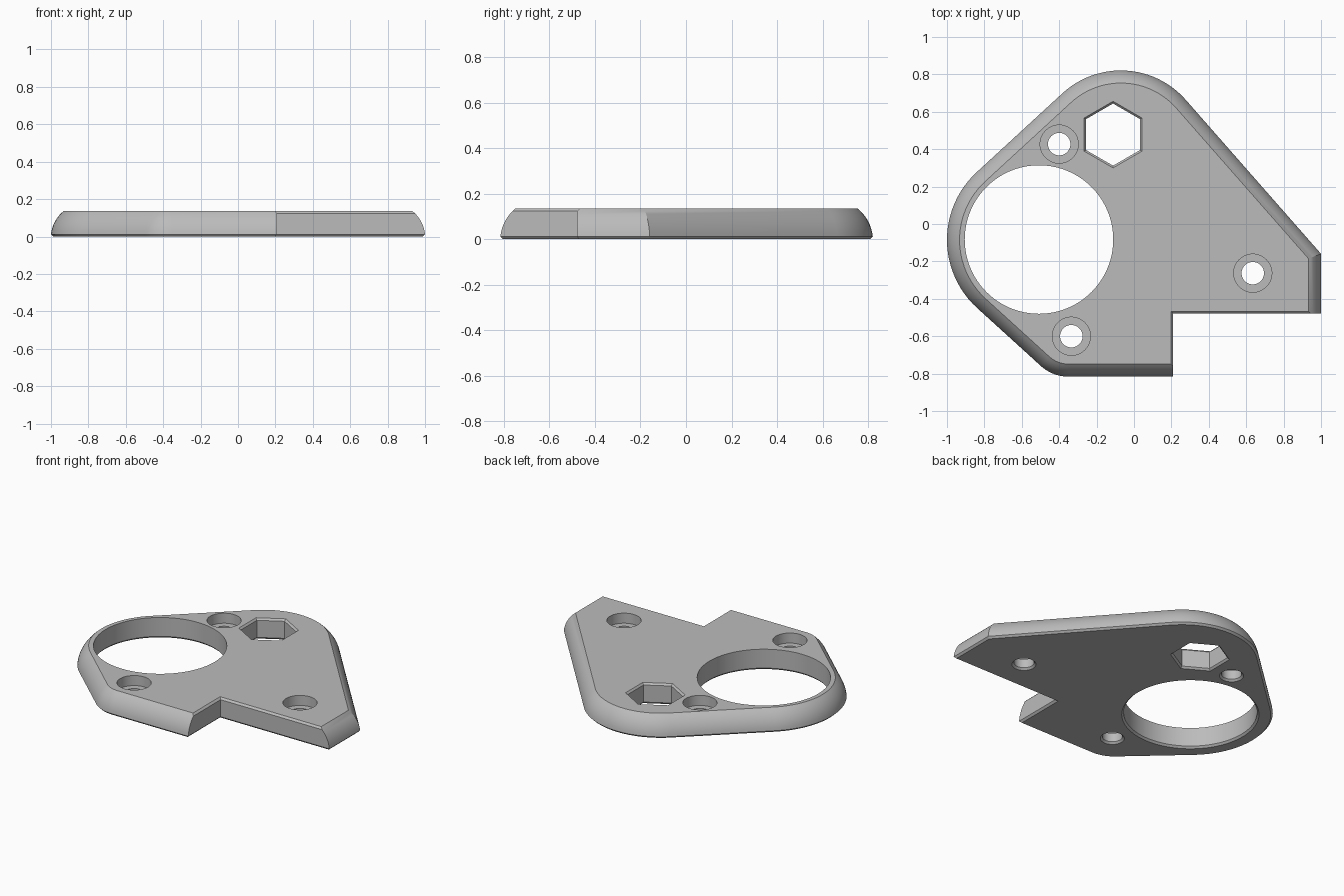
import bpy, bmesh
from math import sin, cos, pi, radians, atan2, acos, hypot

cube = bpy.data.objects.get("Cube")
if cube:
    bpy.data.objects.remove(cube, do_unlink=True)

H = 0.136        # plate thickness
C = 0.012        # small chamfer

grey = bpy.data.materials.new("plain grey")
grey.use_nodes = True
grey.diffuse_color = (0.5, 0.5, 0.5, 1)
grey.node_tree.nodes["Principled BSDF"].inputs["Base Color"].default_value = (0.5, 0.5, 0.5, 1)


def loft(name, rings):
    """Solid through a stack of (z, outline) rings, capped at both ends."""
    bm = bmesh.new()
    loops = [[bm.verts.new((x, y, z)) for x, y in pts] for z, pts in rings]
    n = len(loops[0])
    for a, b in zip(loops, loops[1:]):
        for i in range(n):
            j = (i + 1) % n
            bm.faces.new((a[i], a[j], b[j], b[i]))
    bm.faces.new(loops[0][::-1])
    bm.faces.new(loops[-1])
    mesh = bpy.data.meshes.new(name)
    bm.to_mesh(mesh)
    bm.free()
    mesh.materials.append(grey)
    ob = bpy.data.objects.new(name, mesh)
    bpy.context.collection.objects.link(ob)
    return ob


# Rounded lobes of the outline: centre x, centre y, radius
top, left, bottom = (-0.07, 0.36, 0.461), (-0.508, -0.085, 0.492), (-0.35, -0.595, 0.221)


def tangent(a, b):
    """Outward normal angle of the straight edge joining two lobes."""
    dx, dy = b[0] - a[0], b[1] - a[1]
    return (atan2(dy, dx) - acos((a[2] - b[2]) / hypot(dx, dy))) % (2 * pi)


SLOPE = radians(41.3)
angles = [SLOPE, tangent(top, left), tangent(left, bottom), 1.5 * pi]
NOTCH_X, NOTCH_Y = 0.209, -0.479


def outline(d, e):
    """Plate outline, outer edges inset by d and notch edges by e."""
    pts = []
    for (cx, cy, r), a0, a1 in zip((top, left, bottom), angles, angles[1:]):
        for i in range(25):
            a = a0 + (a1 - a0) * i / 24
            pts.append((cx + (r - d) * cos(a), cy + (r - d) * sin(a)))
    reach = top[0] * cos(SLOPE) + top[1] * sin(SLOPE) + top[2] - d
    x = 1 - d
    pts += [(NOTCH_X - e, bottom[1] - bottom[2] + d), (NOTCH_X - e, NOTCH_Y + e),
            (x, NOTCH_Y + e), (x, (reach - x * cos(SLOPE)) / sin(SLOPE))]
    return pts


# Plate body: bottom chamfer, then a curved shoulder up to the top face
A0, A1, STEPS = radians(6), radians(51), 8
R = (H - C) / (sin(A1) - sin(A0))
shoulder = []
for i in range(STEPS + 1):
    a = A0 + (A1 - A0) * i / STEPS
    shoulder.append((C + R * (sin(a) - sin(A0)), R * (cos(A0) - cos(a))))
rings = [(0, outline(C, C))]
rings += [(z, outline(d, max(0, z - H + C))) for z, d in shoulder]
plate = loft("plate", rings)


def cutter(name, x, y, sides, profile):
    """Hole shape turned about a vertical axis from (z, radius) pairs."""
    def ring(r):
        return [(x + r * cos(2 * pi * i / sides + pi / 2),
                 y + r * sin(2 * pi * i / sides + pi / 2)) for i in range(sides)]
    ob = loft(name, [(z, ring(r)) for z, r in profile])
    ob.hide_render = True
    return ob


# Large round opening, hexagonal opening and three counterbored screw holes
UP, DOWN = H + 0.02, -0.02
cutters = [
    cutter("round_opening", -0.508, -0.083, 96,
           [(DOWN, 0.397 + C - DOWN), (C, 0.397), (UP, 0.397)]),
    cutter("hex_opening", -0.112, 0.478, 6,
           [(DOWN, 0.166 + C - DOWN), (C, 0.166), (H - C, 0.166), (UP, 0.166 + C + 0.02)]),
]
for i, (x, y) in enumerate([(-0.4, 0.427), (0.635, -0.263), (-0.335, -0.6)]):
    cutters.append(cutter(f"screw_hole_{i + 1}", x, y, 48,
                          [(DOWN, 0.06 + C - DOWN), (C, 0.06), (0.07, 0.06),
                           (0.07, 0.102), (UP, 0.102)]))

bpy.context.view_layer.objects.active = plate
for ob in cutters:
    mod = plate.modifiers.new(ob.name, "BOOLEAN")
    mod.operation, mod.solver, mod.object = "DIFFERENCE", "EXACT", ob
    bpy.ops.object.modifier_apply(modifier=mod.name)
    bpy.data.objects.remove(ob, do_unlink=True)

bpy.ops.object.select_all(action="DESELECT")
plate.select_set(True)
bpy.ops.object.shade_smooth_by_angle(angle=radians(28))
